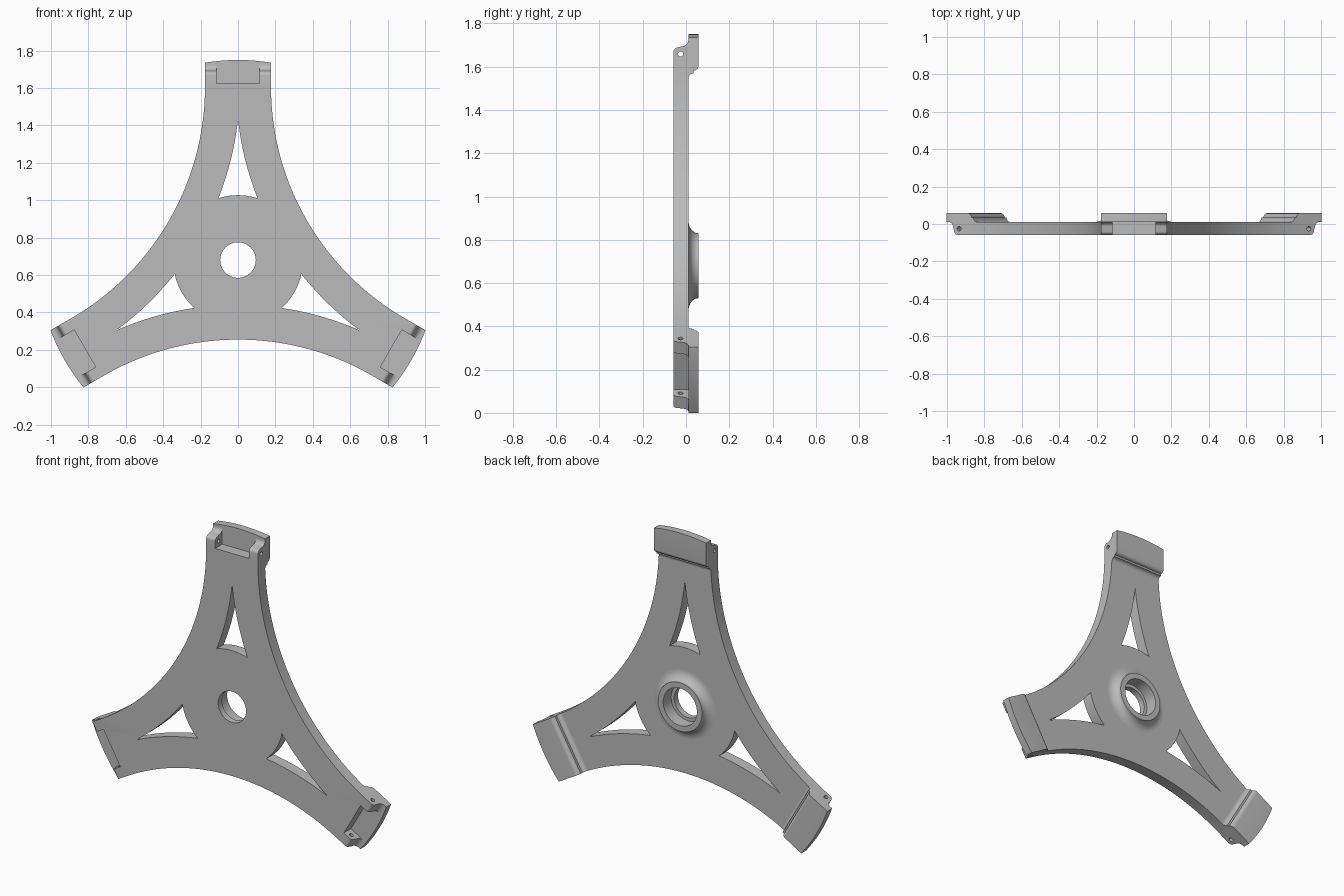
import bpy, bmesh
from math import sin, cos, radians, sqrt, pi
from mathutils import Matrix, Vector

if "Cube" in bpy.data.objects:
    bpy.data.objects.remove(bpy.data.objects["Cube"], do_unlink=True)

HUB_Z, TIP_R = 0.68, 1.07            # hub height, tip radius about the hub
FRONT, MID, BACK = -0.058, 0.011, 0.058
HALF, POCKET = 0.1765, 0.115         # half widths of arm and end pocket
EDGE_C = (1.6065, 0.9275)            # centre shared by side and window arcs

grey = bpy.data.materials.new("plain grey")
grey.use_nodes = True
grey.diffuse_color = (0.5, 0.5, 0.5, 1)
grey.node_tree.nodes["Principled BSDF"].inputs["Base Color"].default_value = (0.5, 0.5, 0.5, 1)

FACE_ON = Matrix(((1, 0, 0, 0), (0, 0, -1, 0), (0, 1, 0, 0), (0, 0, 0, 1)))
SIDE_ON = Matrix(((0, 0, 1, 0), (1, 0, 0, 0), (0, 1, 0, 0), (0, 0, 0, 1)))


def arc(centre, r, a, b, n):
    """Points on an arc from a to b degrees."""
    angles = [radians(a + (b - a) * i / n) for i in range(n + 1)]
    return [(centre[0] + r * cos(t), centre[1] + r * sin(t)) for t in angles]


def mirrored(points):
    return [(-x, y) for x, y in reversed(points)]


def turned(points, k):
    c, s = cos(k * 2 * pi / 3), sin(k * 2 * pi / 3)
    return [(x * c - y * s, x * s + y * c) for x, y in points]


def add_mesh(name, bm, matrix=Matrix()):
    bmesh.ops.remove_doubles(bm, verts=bm.verts, dist=0.0001)
    bmesh.ops.transform(bm, matrix=matrix, verts=bm.verts)
    bmesh.ops.recalc_face_normals(bm, faces=bm.faces)
    me = bpy.data.meshes.new(name)
    bm.to_mesh(me)
    bm.free()
    me.materials.append(grey)
    ob = bpy.data.objects.new(name, me)
    bpy.context.collection.objects.link(ob)
    return ob


def slab(name, loops, half_depth, matrix):
    """Fill flat loops (inner loops become holes) and thicken them."""
    cu = bpy.data.curves.new(name, 'CURVE')
    cu.dimensions, cu.fill_mode, cu.extrude = '2D', 'BOTH', half_depth
    for loop in loops:
        sp = cu.splines.new('POLY')
        sp.points.add(len(loop) - 1)
        for p, (x, y) in zip(sp.points, loop):
            p.co = (x, y, 0, 1)
        sp.use_cyclic_u = True
    tmp = bpy.data.objects.new(name + " curve", cu)
    bpy.context.collection.objects.link(tmp)
    dg = bpy.context.evaluated_depsgraph_get()
    me = bpy.data.meshes.new_from_object(tmp.evaluated_get(dg))
    bm = bmesh.new()
    bm.from_mesh(me)
    bpy.data.objects.remove(tmp, do_unlink=True)
    bpy.data.curves.remove(cu)
    bpy.data.meshes.remove(me)
    return add_mesh(name, bm, matrix)


def arm_turn(k):
    return Matrix.Rotation(-k * 2 * pi / 3, 4, 'Y')


def smooth(ob):
    bpy.ops.object.select_all(action='DESELECT')
    ob.select_set(True)
    bpy.context.view_layer.objects.active = ob
    bpy.ops.object.shade_smooth_by_angle(angle=radians(30))


# Plate outline: one arm with its open end pocket, repeated three times
side = arc(EDGE_C, 1.43, 210, 180, 24) + [
    (HALF, 1.056), (POCKET, 1.06), (POCKET, 0.945)]
arm = (side + mirrored(side))[:-1]
outline = [p for k in range(3) for p in turned(arm, k)]

# Curved triangular window in each arm
flank = arc(EDGE_C, 1.616, 201.7, 186.22, 14)
window = flank + mirrored(flank)[1:] + arc((0, 0), 0.347, 108, 72, 12)[1:-1]
windows = [turned(window, k) for k in range(3)]
bore = arc((0, 0), 0.095, 0, 360, 64)[:-1]

plate = slab("three_arm_plate", [outline, bore] + windows, (MID - FRONT) / 2,
             Matrix.Translation((0, (FRONT + MID) / 2, 0)) @ FACE_ON)

# Cutters: wider bore from the back, rounded ear ends and pin holes
cutters = [slab("bore_cutter", [arc((0, 0), 0.115, 0, 360, 64)[:-1]], 0.05,
                Matrix.Translation((0, 0.03, 0)) @ FACE_ON)]
ear_end = ([(-0.1, 0.987)] + arc((-0.036, 0.987), 0.0222, 180, 90, 6)
           + arc((-0.02, 1.045), 0.031, -90, 0, 8)
           + [(0.02, 1.055), (0.02, 1.2), (-0.1, 1.2)])
pin = arc((-0.025, 0.978), 0.012, 0, 360, 20)[:-1]
for k in range(3):
    for name, loop in (("ear_cutter", ear_end), ("pin_cutter", pin)):
        cutters.append(slab(name, [loop], 0.25, arm_turn(k) @ SIDE_ON))

bpy.context.view_layer.objects.active = plate
for c in cutters:
    c.hide_render = True
    mod = plate.modifiers.new("cut", 'BOOLEAN')
    mod.operation, mod.solver, mod.object = 'DIFFERENCE', 'EXACT', c
    bpy.ops.object.modifier_apply(modifier=mod.name)
for c in cutters:
    bpy.data.objects.remove(c, do_unlink=True)

# Raised back pad on each arm end: ramped inner edge, curved outer edge
ramp = (arc((MID + 0.0235, 0.866), 0.0235, 180, 90, 6)
        + arc((BACK - 0.0235, 0.925), 0.0235, -90, 0, 6))
pads = []
for k in range(3):
    bm = bmesh.new()
    cols = []
    for i in range(17):
        x = HALF * (i / 8 - 1)
        top = sqrt(TIP_R ** 2 - x * x)
        section = ramp + [(BACK, top), (MID, top)]
        cols.append([bm.verts.new((x, y, z)) for y, z in section])
    n = len(cols[0])
    for a, b in zip(cols, cols[1:]):
        for j in range(n):
            bm.faces.new((a[j], a[(j + 1) % n], b[(j + 1) % n], b[j]))
    bm.faces.new(cols[0])
    bm.faces.new(cols[-1])
    pads.append(add_mesh("end_pad_%d" % (k + 1), bm, arm_turn(k)))

# Hub boss on the back with a flared foot
flare = [(0.21 - 0.06 * sin(t), BACK - (BACK - MID) * cos(t))
         for t in (pi / 2 * i / 10 for i in range(11))]
section = [(0.115, MID), (0.115, BACK)] + list(reversed(flare))
bm = bmesh.new()
ring = [bm.verts.new((r, y, 0)) for r, y in section]
edges = [bm.edges.new((ring[i - 1], ring[i])) for i in range(len(ring))]
bmesh.ops.spin(bm, geom=ring + edges, cent=(0, 0, 0), axis=(0, 1, 0),
               angle=2 * pi, steps=64, use_merge=True)
boss = add_mesh("hub_boss", bm)

for ob in [plate, boss] + pads:
    ob.location = Vector((0, 0, HUB_Z))
    smooth(ob)
